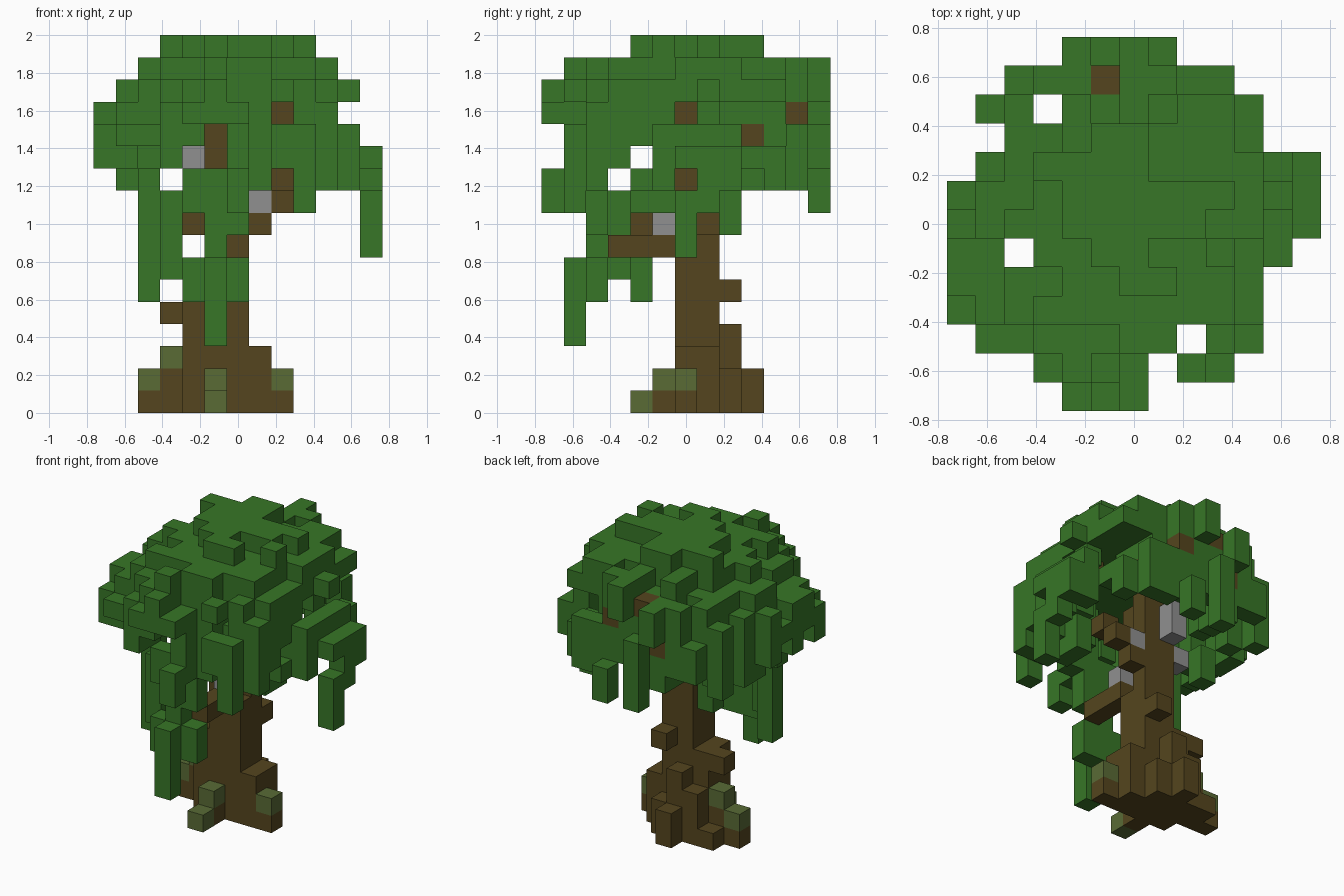
import bpy, bmesh, math, random
from mathutils import Vector

cube = bpy.data.objects.get("Cube")
if cube:
    bpy.data.objects.remove(cube, do_unlink=True)

random.seed(4)
S = 2 / 17             # block size
cells = {}             # block position -> part name


def span(v):
    return range(v[0], v[1] + 1) if isinstance(v, tuple) else (v,)


def block_set(x, y, z):
    return [(i, j, k) for i in span(x) for j in span(y) for k in span(z)]


def fill(part, boxes):
    for box in boxes:
        for c in block_set(*box):
            cells[c] = part


def carve(boxes):
    for box in boxes:
        for c in block_set(*box):
            cells.pop(c, None)


# Canopy footprint: one span of blocks per row, with a few gaps
rows = [(4, 6), (3, 9), (1, 10), (0, 10), (0, 10), (0, 11), (0, 12),
        (0, 12), (1, 12), (2, 10), (1, 10), (2, 9), (4, 7)]
gaps = {(3, 10), (2, 5), (8, 2), (7, 1)}
foot = {(i, j) for j, r in enumerate(rows) for i in span(r)} - gaps


def crown_height(i, j):
    if i > 10:
        return 23 - i
    r = math.hypot(i - 6, (j - 6.5) * 0.85)
    top = 15 if r <= 4.3 else 14 if r <= 5.3 else 13
    return top - (r > 3 and random.random() < 0.25)


def ring(i, j):
    for d in (1, 2):
        if any((i + a, j + b) not in foot for a, b in ((d, 0), (-d, 0), (0, d), (0, -d))):
            return d
    return 3


# Lowest hanging level allowed per column and row
low_x = [11, 10] + [9] * 8 + [10, 10, 11]
low_y = [13] + [9] * 8 + [10, 10, 9, 9]
drops = {1: (9, 9, 10, 11, 12), 2: (10, 11, 12, 13), 3: (14,)}

# Domed canopy with a ragged hanging rim
for i, j in sorted(foot):
    top = crown_height(i, j)
    bottom = max(low_x[i], low_y[j], random.choice(drops[ring(i, j)]))
    fill("leaves", [(i, j, (min(top, bottom), top))])

# Raised tufts on top and along the upper rim
fill("leaves", [
    ((5, 6), (8, 9), 16), ((4, 9), 7, 16), (3, 8, 16), (4, 8, 16),
    ((4, 8), 6, 16), ((5, 6), 5, 16), ((6, 7), 4, 16), (9, 5, 16),
    (5, 1, (13, 15)), (6, 12, (14, 15)), (5, 0, (13, 14)), (0, 5, (11, 13)),
    (1, 7, (10, 14)), (2, 6, (13, 15)), (10, 7, (13, 15)), (11, 7, 14),
])

# Openings in the foliage
carve([(3, (0, 12), 10), ((0, 12), 4, 11), ((0, 12), 3, 10),
       (4, (0, 5), 11), (5, (0, 4), (11, 12)), (8, (0, 5), 10),
       ((7, 8), (0, 6), 9), ((9, 12), 6, 10), (8, (0, 3), 13),
       ((10, 12), 6, 13), ((9, 10), (8, 10), (12, 13)), ((8, 9), 11, (13, 15)),
       ((4, 5), 12, (9, 15)), (7, 12, (11, 15)), (6, 12, (9, 13)), (5, 11, 15)])

# Overhanging shelf at the back with a recessed wall below it
fill("leaves", [((9, 10), (8, 10), 14), (8, (8, 10), (12, 14))])

# Hanging vines
fill("leaves", [
    (5, 1, (3, 6)), (5, 2, (5, 10)), (6, 2, (5, 6)), (6, 2, (8, 10)),
    (4, 2, (5, 6)), (4, 2, (9, 10)), (2, 4, (5, 9)), (3, 3, (6, 9)),
    (6, 0, (9, 10)), (12, 6, (7, 9)), (12, 7, (9, 11)), (12, 8, (10, 11)),
    (3, 8, (8, 9)), (9, (4, 5), (9, 10)), ((8, 9), 11, (10, 12)),
    (7, 12, (9, 10)), (5, 12, (9, 12)), (4, 12, (13, 14)),
])

# Trunk, roots and stubs
fill("trunk", [
    ((4, 6), (6, 7), (0, 4)), (7, (6, 7), (0, 2)), ((5, 6), (6, 7), (5, 6)),
    ((5, 6), 7, (7, 12)), (5, 6, (7, 8)), (3, 7, (0, 1)), (3, 7, 4),
    (2, 7, 0), (8, 6, 0), (5, 5, 0), (5, 8, (0, 3)), (4, 8, (0, 2)),
    (6, 8, (0, 1)), (3, 8, 0), (5, 9, (0, 1)), (6, 8, 5),
])

# Branches, some showing through the leaves
fill("branches", [
    (6, (3, 5), 7), (4, 4, 8), (7, 7, 8), (8, 7, 9), (8, 6, 10),
    (5, 5, (11, 12)), (8, 4, 13), (9, 6, 13), (8, 9, 12),
    (7, 11, 13), (5, 11, 14), (4, 11, 12), (3, 9, 13),
])

# Mossy root caps
fill("moss", [(5, 4, 0), (5, 5, 1), (8, 6, 1), (2, 7, 1), (3, 7, 2)])

# Pale blocks around the upper trunk
fill("pale_blocks", [(7, 7, 9), (6, 5, 8), (4, 6, 11), (4, 7, 9), (5, 8, (10, 11))])


def material(name, rgb):
    m = bpy.data.materials.new(name)
    m.use_nodes = True
    col = (*rgb, 1)
    m.diffuse_color = col
    bsdf = next(n for n in m.node_tree.nodes if n.type == 'BSDF_PRINCIPLED')
    bsdf.inputs["Base Color"].default_value = col
    bsdf.inputs["Roughness"].default_value = 0.9
    return m


bark = material("bark_brown", (0.09, 0.06, 0.013))
colours = {
    "leaves": material("leaf_green", (0.038, 0.18, 0.02)),
    "trunk": bark,
    "branches": bark,
    "moss": material("moss_green", (0.1, 0.145, 0.036)),
    "pale_blocks": material("stone_grey", (0.28, 0.28, 0.28)),
}
sides = [Vector(s) for s in ((1, 0, 0), (-1, 0, 0), (0, 1, 0),
                             (0, -1, 0), (0, 0, 1), (0, 0, -1))]


def build(part):
    """Make one object from the exposed sides of a part's blocks."""
    bm = bmesh.new()
    for c, name in cells.items():
        if name != part:
            continue
        mid = (Vector(c) + Vector((-6, -6, 0.5))) * S
        for n in sides:
            if tuple(int(a + b) for a, b in zip(c, n)) in cells:
                continue
            u = Vector((n.y, n.z, n.x))
            v = n.cross(u)
            corners = [mid + (n + u * a + v * b) * S / 2
                       for a, b in ((-1, -1), (1, -1), (1, 1), (-1, 1))]
            bm.faces.new([bm.verts.new(p) for p in corners])
    bmesh.ops.remove_doubles(bm, verts=bm.verts, dist=S / 100)
    mesh = bpy.data.meshes.new(part)
    bm.to_mesh(mesh)
    bm.free()
    mesh.materials.append(colours[part])
    bpy.context.collection.objects.link(bpy.data.objects.new(part, mesh))


for part in colours:
    build(part)
